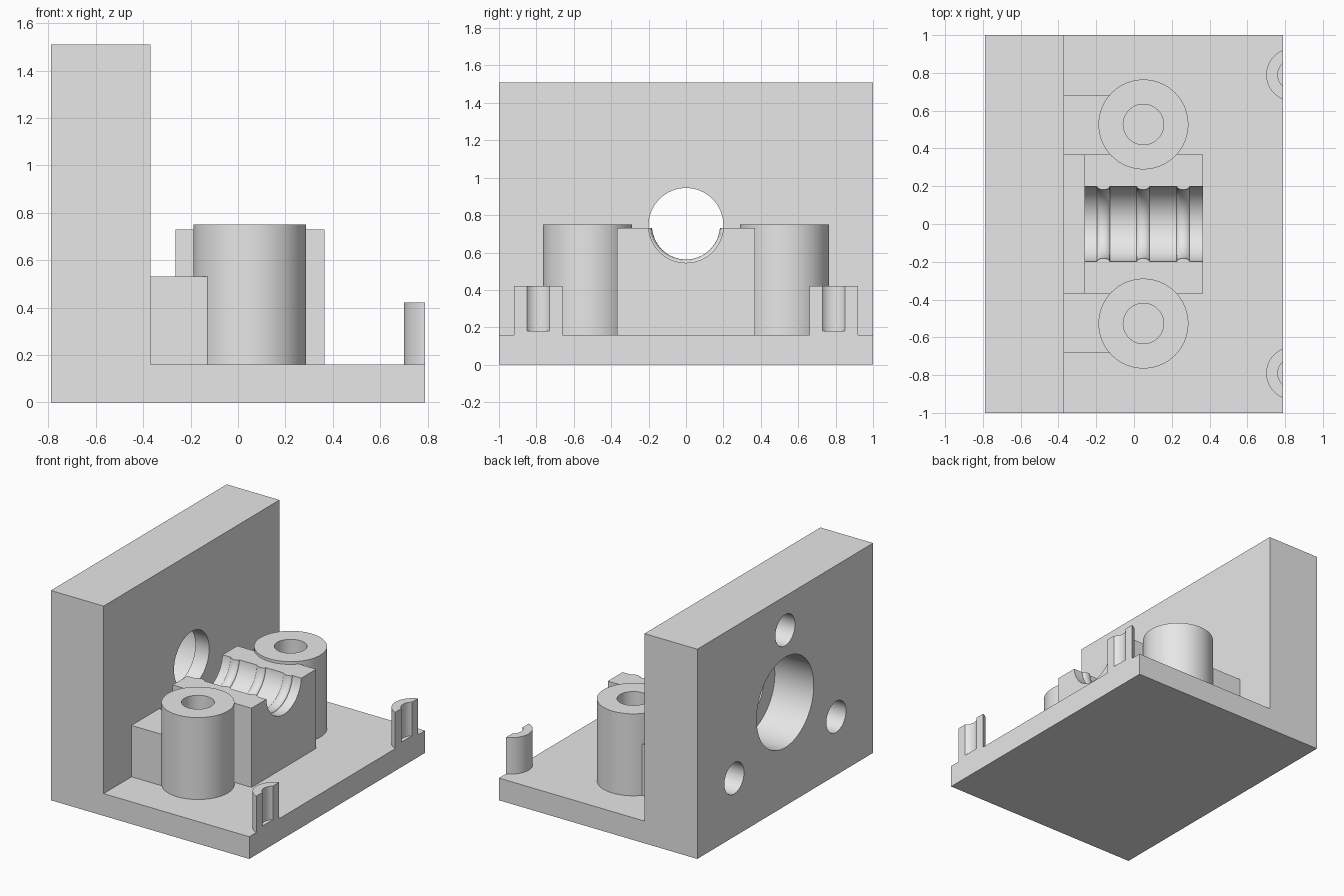
import bpy, bmesh, math
from mathutils import Matrix

if "Cube" in bpy.data.objects:
    bpy.data.objects.remove(bpy.data.objects["Cube"])

grey = bpy.data.materials.new("light grey")
grey.diffuse_color = (0.8, 0.8, 0.8, 1)
grey.use_nodes = True
grey.node_tree.nodes["Principled BSDF"].inputs["Base Color"].default_value = grey.diffuse_color


def finish(name, bm):
    bmesh.ops.recalc_face_normals(bm, faces=bm.faces)
    mesh = bpy.data.meshes.new(name)
    bm.to_mesh(mesh)
    bm.free()
    mesh.materials.append(grey)
    ob = bpy.data.objects.new(name, mesh)
    bpy.context.collection.objects.link(ob)
    return ob


def box(name, x0, x1, y0, y1, z0, z1):
    bm = bmesh.new()
    bmesh.ops.create_cube(bm, size=1)
    for v in bm.verts:
        v.co = ((x0 + x1) / 2 + v.co.x * (x1 - x0),
                (y0 + y1) / 2 + v.co.y * (y1 - y0),
                (z0 + z1) / 2 + v.co.z * (z1 - z0))
    return finish(name, bm)


def lathe(name, profile, loc, along_x=False, steps=64):
    """Revolve (radius, height) points about z, or about x."""
    bm = bmesh.new()
    verts = [bm.verts.new((r, 0, h)) for r, h in profile]
    edges = [bm.edges.new(p) for p in zip(verts, verts[1:])]
    bmesh.ops.spin(bm, geom=verts + edges, cent=(0, 0, 0), axis=(0, 0, 1),
                   angle=2 * math.pi, steps=steps)
    bmesh.ops.remove_doubles(bm, verts=bm.verts, dist=1e-5)
    turn = Matrix.Rotation(math.pi / 2, 4, 'Y') if along_x else Matrix()
    bm.transform(Matrix.Translation(loc) @ turn)
    return finish(name, bm)


def cut(ob, cutter):
    mod = ob.modifiers.new("cut", 'BOOLEAN')
    mod.operation, mod.solver, mod.object = 'DIFFERENCE', 'EXACT', cutter
    bpy.context.view_layer.update()
    graph = bpy.context.evaluated_depsgraph_get()
    mesh = bpy.data.meshes.new_from_object(ob.evaluated_get(graph))
    ob.modifiers.clear()
    ob.data = mesh
    bpy.data.objects.remove(cutter)


BACK, FACE, END, FLOOR, AXIS = -0.79, -0.37, 0.79, 0.16, 0.745

# L-shaped body: floor plate and thick upright wall
bm = bmesh.new()
outline = [(BACK, 0), (END, 0), (END, FLOOR), (FACE, FLOOR), (FACE, 1.51), (BACK, 1.51)]
face = bm.faces.new([bm.verts.new((x, -1, z)) for x, z in outline])
new = bmesh.ops.extrude_face_region(bm, geom=[face])["geom"]
bmesh.ops.translate(bm, vec=(0, 2, 0),
                    verts=[g for g in new if isinstance(g, bmesh.types.BMVert)])
body = finish("base_and_wall", bm)

# Stepped shaft hole through the wall
SHOULDER = BACK + 0.31
cut(body, lathe("cutter", [(0, BACK - 0.1), (0.325, BACK - 0.1), (0.325, SHOULDER),
                           (0.2, SHOULDER), (0.2, FACE + 0.05), (0, FACE + 0.05)],
                (0, 0, AXIS), True))

# Three blind screw holes in the back of the wall
for y, z in ((0, 1.265), (0.58, 0.42), (-0.58, 0.42)):
    cut(body, lathe("cutter", [(0, BACK - 0.1), (0.112, BACK - 0.1),
                               (0.112, SHOULDER), (0, SHOULDER)], (0, y, z), True, 48))

# Saddle block with a ribbed half-round channel
saddle = box("saddle", -0.263, 0.365, -0.368, 0.368, FLOOR, 0.73)
channel = [(0, -0.4), (0.2, -0.4)]
for c in (-0.162, 0.048, 0.26):
    for i in range(9):
        a = math.pi * i / 8
        channel.append((0.2 - 0.018 * math.sin(a), c - 0.034 * math.cos(a)))
channel += [(0.2, 0.5), (0, 0.5)]
cut(saddle, lathe("cutter", channel, (0, 0, AXIS), True))

for side, s in (("front", -1), ("back", 1)):
    # Bored post beside the saddle
    lathe(side + "_post", [(0, FLOOR), (0.238, FLOOR), (0.238, 0.75), (0.107, 0.75),
                           (0.107, FLOOR + 0.01), (0, FLOOR + 0.01)], (0.05, s * 0.527, 0))
    # Block joining the post to the wall
    ys = sorted((s * 0.368, s * 0.683))
    box(side + "_bridge", FACE, -0.125, ys[0], ys[1], FLOOR, 0.53)
    # Hollow corner clip, sliced flush with the plate end
    clip = lathe(side + "_clip", [(0, FLOOR), (0.14, FLOOR), (0.14, 0.422), (0.079, 0.422),
                                  (0.079, 0.18), (0, 0.18)], (0.84, s * 0.79, 0))
    cut(clip, box("cutter", END, 1.2, s * 0.79 - 0.3, s * 0.79 + 0.3, 0, 0.6))

# Smooth round walls, keep hard edges
for ob in bpy.data.objects:
    ob.data.shade_smooth()
    ob.data.set_sharp_from_angle(angle=math.radians(25))
